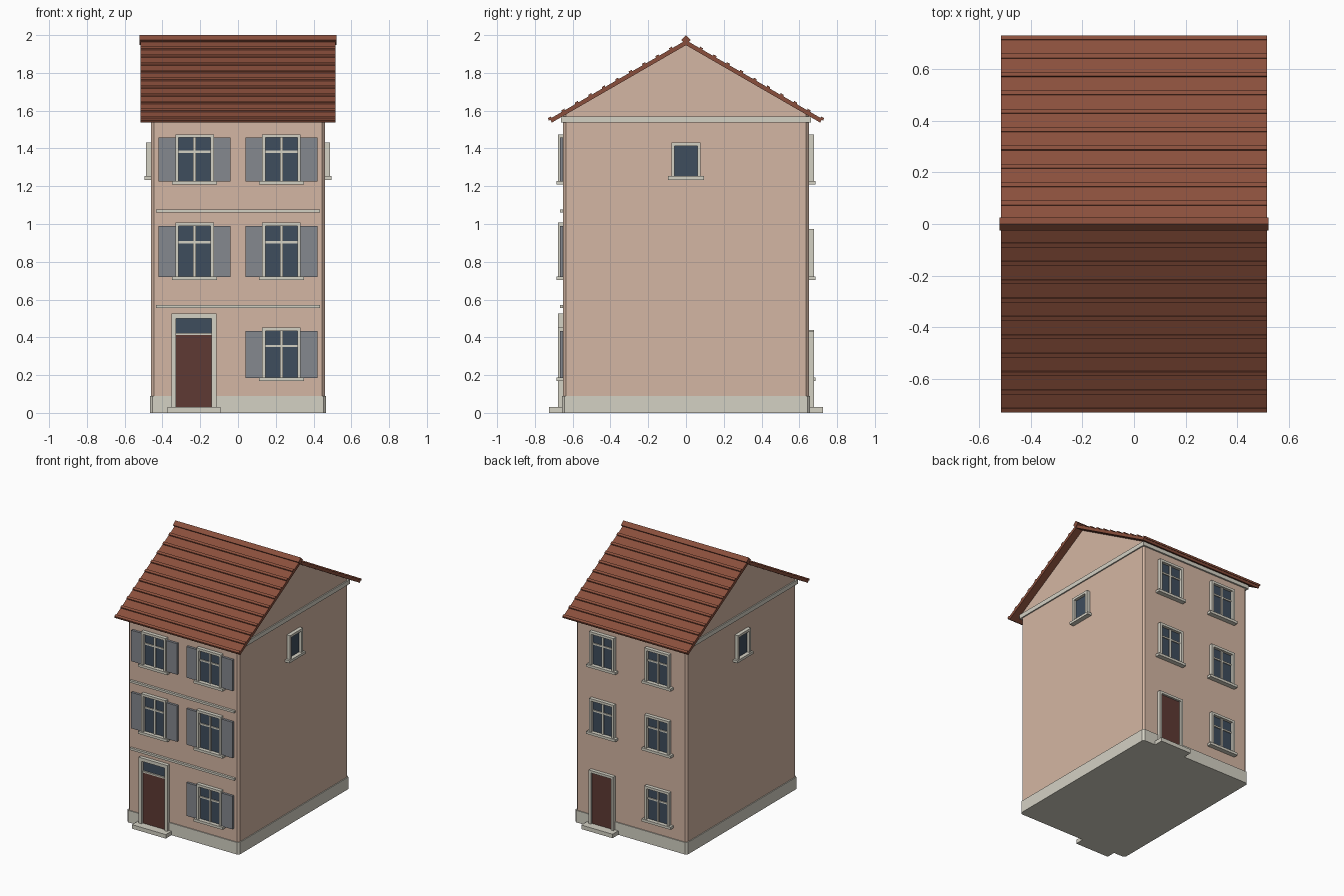
import bpy, bmesh, math
from mathutils import Matrix, Vector

if "Cube" in bpy.data.objects:
    bpy.data.objects.remove(bpy.data.objects["Cube"])


def material(name, r, g, b):
    m = bpy.data.materials.new(name)
    m.use_nodes = True
    lin = [(c / 255 / 12.92 if c < 11 else ((c / 255 + 0.055) / 1.055) ** 2.4) for c in (r, g, b)]
    m.diffuse_color = (*lin, 1)
    m.node_tree.nodes["Principled BSDF"].inputs["Base Color"].default_value = (*lin, 1)
    return m


WALL = material("wall plaster", 212, 182, 163)
TRIM = material("pale stone", 212, 209, 196)
SHUTTER = material("grey shutter", 133, 136, 142)
GLASS = material("dark glass", 62, 77, 93)
DOOR = material("brown door", 94, 58, 52)
ROOF = material("roof tile", 138, 79, 60)


def finish(name, bm, mat):
    bmesh.ops.recalc_face_normals(bm, faces=bm.faces)
    me = bpy.data.meshes.new(name)
    bm.to_mesh(me)
    bm.free()
    me.materials.append(mat)
    ob = bpy.data.objects.new(name, me)
    bpy.context.collection.objects.link(ob)
    return ob


def bevel_corners(bm, width):
    edges = [e for e in bm.edges if abs((e.verts[0].co - e.verts[1].co).normalized().z) > 0.99]
    bmesh.ops.bevel(bm, geom=edges, offset=width, segments=1, affect='EDGES')


def box(name, mat, u, d, z, turn=0, corner=0):
    """Box on a facade: u across, d outward from the centre, z up; turn in degrees."""
    bm = bmesh.new()
    bmesh.ops.create_cube(bm, size=1)
    size = Vector((u[1] - u[0], d[1] - d[0], z[1] - z[0]))
    mid = Vector((sum(u) / 2, -sum(d) / 2, sum(z) / 2))
    bm.transform(Matrix.Translation(mid) @ Matrix.Diagonal((*size, 1)))
    if corner:
        bevel_corners(bm, corner)
    bm.transform(Matrix.Rotation(math.radians(turn), 4, 'Z'))
    return finish(name, bm, mat)


def prism(name, mat, profile, half, corner=0):
    """Closed (y, z) profile extruded along x."""
    bm = bmesh.new()
    face = bm.faces.new([bm.verts.new((-half, y, z)) for y, z in profile])
    out = bmesh.ops.extrude_face_region(bm, geom=[face])
    bmesh.ops.translate(bm, vec=(2 * half, 0, 0),
                        verts=[v for v in out["geom"] if isinstance(v, bmesh.types.BMVert)])
    if corner:
        bevel_corners(bm, corner)
    return finish(name, bm, mat)


def frame(name, u, half, z, wall, turn, out=0.027, edge=0.018):
    """Stone surround: two jambs and a lintel."""
    for s in (-1, 1):
        a, b = sorted((u + s * half, u + s * (half + edge)))
        box(name + "_jamb", TRIM, (a, b), (wall - .01, wall + out), z, turn)
    box(name + "_lintel", TRIM, (u - half - edge, u + half + edge),
        (wall - .01, wall + out), (z[1], z[1] + edge), turn)


def window(name, u, half, z, wall, turn, bars=True, shutters=False):
    box(name + "_glass", GLASS, (u - half, u + half), (wall - .002, wall + .006), z, turn)
    frame(name, u, half, z, wall, turn)
    box(name + "_sill", TRIM, (u - half - .036, u + half + .036),
        (wall - .01, wall + .035), (z[0] - .016, z[0] + .003), turn)
    if bars:
        cross = z[1] - .32 * (z[1] - z[0])
        box(name + "_mullion", TRIM, (u - .008, u + .008), (wall, wall + .014), z, turn)
        box(name + "_transom", TRIM, (u - half, u + half), (wall, wall + .013),
            (cross - .006, cross + .006), turn)
    if shutters:
        for s in (-1, 1):
            a, b = sorted((u + s * (half + .018), u + s * (half + .107)))
            box(name + "_shutter", SHUTTER, (a, b), (wall - .005, wall + .018), z, turn)


# House body with gables, plinth and eaves band
HX, HY, SLOPE, APEX = 0.46, 0.65, math.tan(math.radians(30)), 1.947
prism("house_body", WALL, [(-HY, .02), (HY, .02), (HY, APEX - SLOPE * HY),
                           (0, APEX), (-HY, APEX - SLOPE * HY)], HX, .014)
box("plinth", TRIM, (-.467, .467), (-.657, .657), (0, .09), corner=.014)
box("eaves_band", TRIM, (-.469, .469), (-.662, .662), (1.537, 1.569))

# Roof slabs with raised tile courses and a ridge cap
EAVE, THICK = 0.722, 0.026
for s, side in ((-1, "front"), (1, "back")):
    prism(side + "_roof", ROOF, [(0, APEX), (0, APEX + THICK),
                                 (s * EAVE, APEX + THICK - SLOPE * EAVE),
                                 (s * (EAVE - .012), APEX - SLOPE * (EAVE - .012))], .516)
    for i in range(10):
        y, w = .719 - i * .0712, .008
        low, high = [APEX + THICK - SLOPE * v for v in (y + w, y - w)]
        prism(side + "_tile_course", ROOF,
              [(s * (y + w), low - .006), (s * (y + w + .004), low + .007),
               (s * (y - w + .004), high + .007), (s * (y - w), high - .006)], .516)
prism("ridge_cap", ROOF, [(-.026, 1.974), (0, 1.948), (.026, 1.974), (0, 2.0)], .522)

# Front and back windows
for z in ((1.224, 1.457), (.72, .99)):
    for u in (-.23, .23):
        window("front_window", u, .084, z, HY, 0, shutters=True)
window("front_window", .23, .084, (.185, .434), HY, 0, shutters=True)
for z in ((1.224, 1.457), (.72, .955)):
    for u in (-.23, .23):
        window("back_window", u, .084, z, HY, 180)
window("back_window", .23, .084, (.185, .42), HY, 180)

# String courses between the front storeys
for z in (.562, 1.068):
    box("string_course", TRIM, (-.434, .434), (HY - .01, HY + .017), (z - .008, z + .008))

# Small gable windows
for turn, side in ((90, "left"), (-90, "right")):
    window(side + "_gable_window", 0, .06, (1.25, 1.414), HX, turn, bars=False)

# Doors with surrounds and steps
for turn, side, half, top in ((0, "front", .094, .5), (180, "back", .084, .415)):
    u = -.233
    leaf = .413 if side == "front" else top
    box(side + "_door", DOOR, (u - half, u + half), (HY, HY + .012), (.03, leaf), turn)
    frame(side + "_door", u, half, (.03, top), HY, turn, edge=.025 if side == "front" else .018)
    box(side + "_doorstep", TRIM, (u - half - .046, u + half + .046), (HY - .02, .725), (0, .03), turn)
    if side == "front":
        box("door_bar", TRIM, (u - half, u + half), (HY, HY + .018), (leaf, .424), turn)
        box("door_fanlight", GLASS, (u - half, u + half), (HY - .002, HY + .006), (.424, top), turn)
